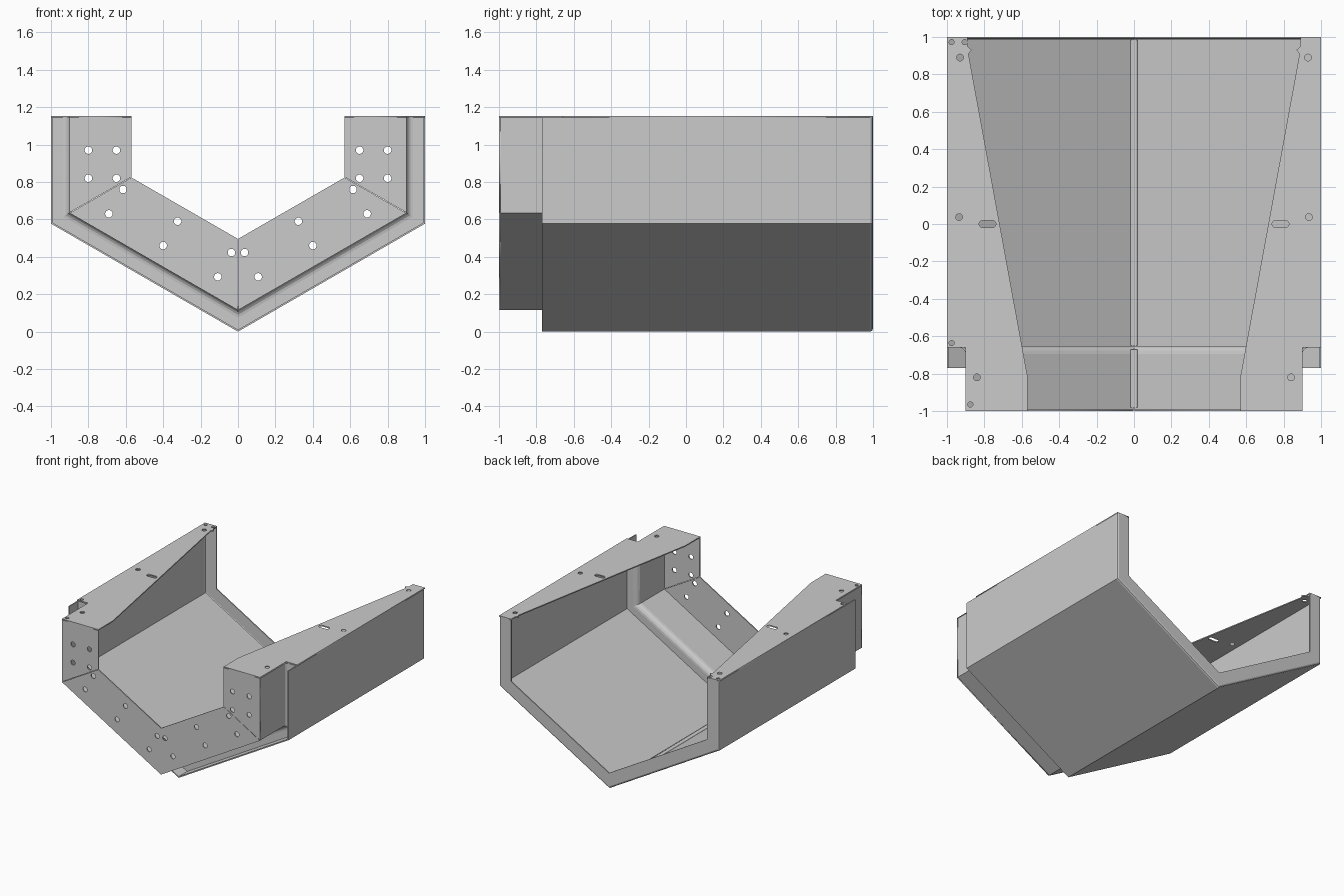
import bpy, bmesh
from math import pi, sin, cos, sqrt

if "Cube" in bpy.data.objects:
    bpy.data.objects.remove(bpy.data.objects["Cube"])

T = 0.009          # sheet thickness
TOP = 1.154        # overall height
K = 1 / sqrt(3)    # 30 degree slope


def path(d, top):
    """Trough outline, inset by d from the outer skin (x, z)."""
    w, c, b = 1 - d, K + K * d, 2 * K * d
    return [(-w, top), (-w, c), (0, b), (w, c), (w, top)]


def sweep(name, profile):
    """Run a (inset, y) sheet profile around the trough outline."""
    bm = bmesh.new()
    rows = [[bm.verts.new((x, y, z)) for x, z in path(d, TOP - T)] for d, y in profile]
    for a, b in zip(rows, rows[1:]):
        for j in range(4):
            bm.faces.new((a[j], b[j], b[j + 1], a[j + 1]))
    me = bpy.data.meshes.new(name)
    bm.to_mesh(me)
    bm.free()
    ob = bpy.data.objects.new(name, me)
    bpy.context.collection.objects.link(ob)
    s = ob.modifiers.new("sheet", 'SOLIDIFY')
    s.thickness, s.offset, s.use_even_offset = T, -1, True
    return ob


def hole(x, y, r, half=0.0, n=20):
    """Round hole, or a slot when half > 0."""
    pts = []
    for i in range(n):
        a = 2 * pi * (i + 0.5) / n
        pts.append((x + r * cos(a) + (half if cos(a) > 0 else -half), y + r * sin(a)))
    return pts


def plate(name, outline, holes, loc, upright=False, depth=T):
    """Flat sheet with holes, lying in XY or standing in XZ."""
    cu = bpy.data.curves.new(name + "_curve", 'CURVE')
    cu.dimensions, cu.fill_mode, cu.extrude = '2D', 'BOTH', depth / 2
    for pts in [outline] + holes:
        sp = cu.splines.new('POLY')
        sp.points.add(len(pts) - 1)
        for p, (x, y) in zip(sp.points, pts):
            p.co = (x, y, 0, 1)
        sp.use_cyclic_u = True
    tmp = bpy.data.objects.new(name + "_tmp", cu)
    bpy.context.collection.objects.link(tmp)
    dg = bpy.context.evaluated_depsgraph_get()
    me = bpy.data.meshes.new_from_object(tmp.evaluated_get(dg))
    bpy.data.objects.remove(tmp)
    ob = bpy.data.objects.new(name, me)
    bpy.context.collection.objects.link(ob)
    ob.location = loc
    if upright:
        ob.rotation_euler.x = pi / 2
    return ob


def flip(pts, s):
    return [(s * x, y) for x, y in pts]


# outer trough skin with inward rear flange
R = 0.015
sweep("outer_trough", [(0, -0.77), (0, 1 - R), (R * 0.3, 1 - R * 0.3), (R, 1), (0.11, 1)])

# narrower front collar with a rounded outward step flange
r = 0.035
bend = [(0.1 - r + r * cos(a * pi / 8), -0.66 - r + r * sin(a * pi / 8)) for a in range(5)]
sweep("front_collar", [(0.1, -1 + T)] + bend + [(T, -0.66)])

# plate outlines for the right half
g = 0.0015
(_, _, (_, b0), (w0, c0), _) = path(0.1, TOP)
(_, _, (_, b1), (w1, c1), _) = path(0.43, TOP)
side_face = [(w0, TOP - T), (w1, TOP - T), (w1, c1 + g), (w0, c0 + g)]
slope_face = [(w1, c1 - g), (w0, c0 - g), (g, b0), (g, b1)]
side_holes = [(0.8, 0.97), (0.65, 0.97), (0.8, 0.82), (0.65, 0.82)]
slope_holes = [(0.615, 0.76), (0.69, 0.63), (0.323, 0.59), (0.4, 0.46), (0.035, 0.423), (0.108, 0.293)]
top_face = [(1, 1), (0.89, 1), (0.89, 0.95), (0.868, 0.93), (0.885, 0.91), (0.57, -0.81),
            (0.57, -1), (0.9, -1), (0.9, -0.66), (1, -0.66)]
top_holes = [(0.93, 0.89), (0.935, 0.037), (0.84, -0.82)]
left_only = [(-0.975, 0.972), (-0.905, 0.972), (-0.975, -0.637), (-0.875, -0.965)]

for s, n in ((-1, "left"), (1, "right")):
    # front flange panels
    front = (0, -1 + T / 2, 0)
    plate(n + "_front_side_flange", flip(side_face, s),
          [hole(s * x, z, 0.02) for x, z in side_holes], front, True)
    plate(n + "_front_slope_flange", flip(slope_face, s),
          [hole(s * x, z, 0.02) for x, z in slope_holes], front, True)
    # tapered top flange
    cuts = [hole(s * x, y, 0.018) for x, y in top_holes]
    cuts.append(hole(s * 0.783, 0, 0.018, 0.027))
    if s < 0:
        cuts += [hole(x, y, 0.014, 0, 12) for x, y in left_only]
    plate(n + "_top_flange", flip(top_face, s), cuts, (0, 0, TOP - T / 2))

# seam fillets along the valley of both floors
for name, d, y0, y1 in (("rear_valley_seam", T, -0.65, 0.985), ("front_valley_seam", 0.1 + T, -0.98, -0.67)):
    z = 2 * K * d
    plate(name, [(0, z - 0.002), (0.02, z + 0.0135), (0.008, z + 0.009), (-0.008, z + 0.009), (-0.02, z + 0.0135)],
          [], (0, (y0 + y1) / 2, 0), True, y1 - y0)
